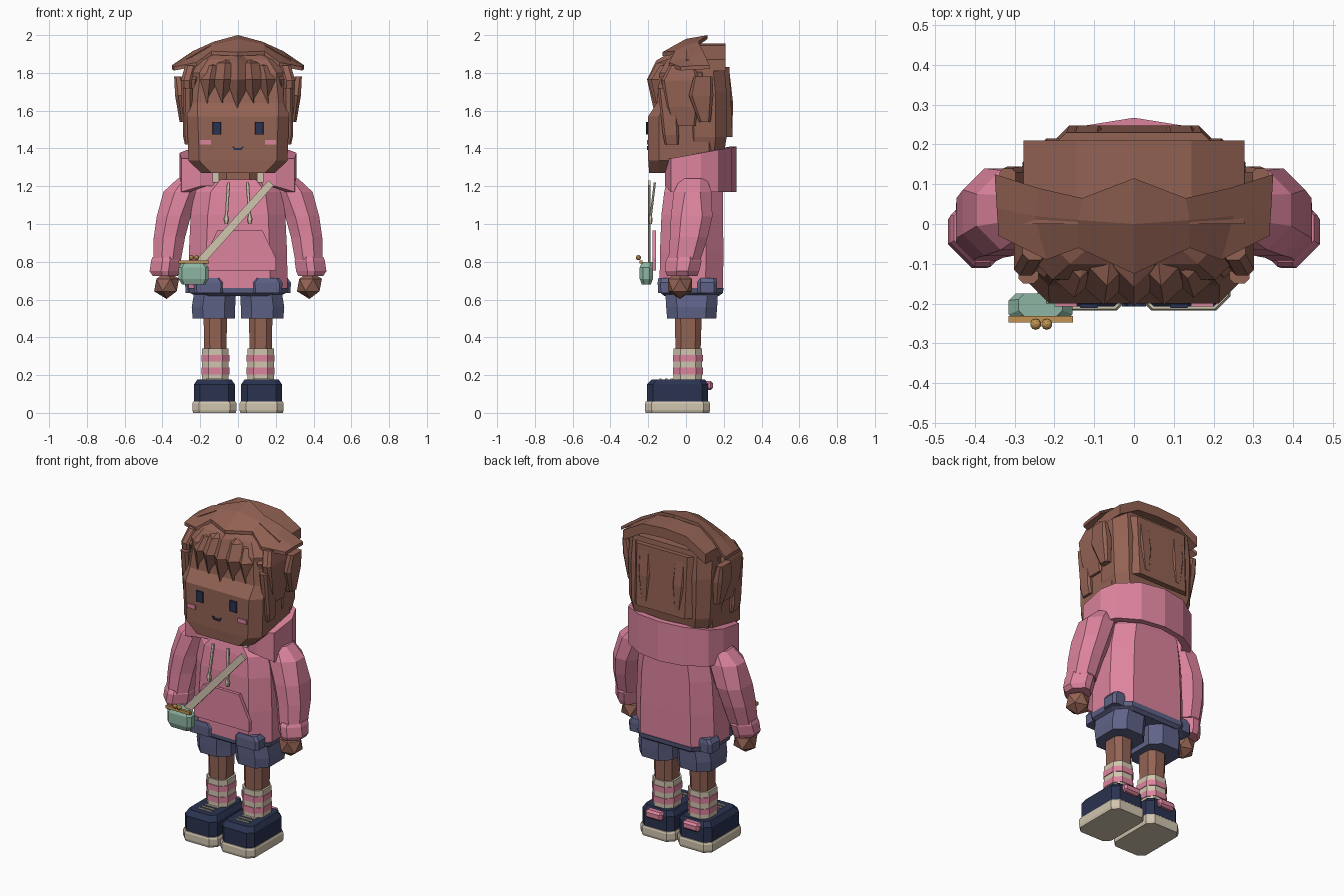
import bpy, bmesh, math
from mathutils import Vector, Matrix


def material(name, rgb):
    m = bpy.data.materials.new(name)
    m.diffuse_color = (*rgb, 1)
    return m


SKIN = material("brown skin", (0.295, 0.125, 0.09))
HAIR = material("brown hair", (0.29, 0.122, 0.088))
PINK = material("pink cloth", (0.72, 0.23, 0.34))
DENIM = material("slate blue", (0.115, 0.125, 0.245))
NAVY = material("dark navy", (0.023, 0.032, 0.08))
CREAM = material("cream", (0.64, 0.56, 0.43))
GREEN = material("sage green", (0.27, 0.47, 0.36))
GOLD = material("gold", (0.54, 0.3, 0.09))
SIDES = ((-1, "left"), (1, "right"))


def make(name, verts, faces, mat):
    bm = bmesh.new()
    vs = [bm.verts.new(v) for v in verts]
    for f in faces:
        bm.faces.new([vs[i] for i in f])
    bmesh.ops.recalc_face_normals(bm, faces=bm.faces)
    me = bpy.data.meshes.new(name)
    bm.to_mesh(me)
    bm.free()
    me.materials.append(mat)
    ob = bpy.data.objects.new(name, me)
    bpy.context.collection.objects.link(ob)
    return ob


def skin_rings(name, rings, mat):
    """Closed skin over equal rings of points."""
    n = len(rings[0])
    faces = [list(range(n)), list(range((len(rings) - 1) * n, len(rings) * n))]
    for r in range(len(rings) - 1):
        for i in range(n):
            j = (i + 1) % n
            faces.append((r * n + i, r * n + j, r * n + n + j, r * n + n + i))
    return make(name, [p for r in rings for p in r], faces, mat)


def loft(name, sections, mat, cut=0.5):
    """Eight-sided stack; section = z, x centre, y centre, half x, half y."""
    rings = []
    for z, cx, cy, hx, hy in sections:
        c = cut * min(hx, hy)
        pts = [(hx - c, -hy), (hx, c - hy), (hx, hy - c), (hx - c, hy),
               (c - hx, hy), (-hx, hy - c), (-hx, c - hy), (c - hx, -hy)]
        rings.append([(cx + x, cy + y, z) for x, y in pts])
    return skin_rings(name, rings, mat)


def box(name, x, y, z, mat, cut=0.0):
    """Box from (min, max) pairs, with optional bevel."""
    v = [(a, b, c) for c in z for b in y for a in x]
    f = [(0, 1, 3, 2), (4, 5, 7, 6), (0, 1, 5, 4), (2, 3, 7, 6), (0, 2, 6, 4), (1, 3, 7, 5)]
    ob = make(name, v, f, mat)
    if cut:
        m = ob.modifiers.new("bevel", "BEVEL")
        m.width, m.segments = cut, 1
    return ob


def plate(name, outline, y, depth, mat):
    """Flat x-z outline thickened along y."""
    return skin_rings(name, [[(a, y, b) for a, b in outline],
                             [(a, y + depth, b) for a, b in outline]], mat)


def ball(name, loc, r, mat, sub=1):
    bm = bmesh.new()
    bmesh.ops.create_icosphere(bm, subdivisions=sub, radius=r, matrix=Matrix.Translation(loc))
    me = bpy.data.meshes.new(name)
    bm.to_mesh(me)
    bm.free()
    me.materials.append(mat)
    ob = bpy.data.objects.new(name, me)
    bpy.context.collection.objects.link(ob)
    return ob


def sheet(name, rows, thick, mat):
    """Grid of points mirrored in x, thickened; each row runs from centre outward."""
    full = [[(-x, y, z) for x, y, z in r[:0:-1]] + r for r in rows]
    n = len(full[0])
    faces = [(r * n + i, r * n + i + 1, r * n + n + i + 1, r * n + n + i)
             for r in range(len(full) - 1) for i in range(n - 1)]
    top = [p for r in full for p in r]
    low = [(x, y, z - thick) for x, y, z in top]
    k = len(top)
    edge = ([i for i in range(n)] + [r * n + n - 1 for r in range(1, len(full))]
            + [k - 2 - i for i in range(n - 1)] + [r * n for r in range(len(full) - 2, 0, -1)])
    rim = [(a, b, b + k, a + k) for a, b in zip(edge, edge[1:] + edge[:1])]
    return make(name, top + low, faces + [[i + k for i in f] for f in faces] + rim, mat)


# Head and neck
loft("head", [(1.27, 0, -0.02, 0.195, 0.175), (1.335, 0, -0.01, 0.262, 0.19),
              (1.57, 0, -0.01, 0.27, 0.19), (1.64, 0, 0.01, 0.265, 0.165),
              (1.78, 0, 0.02, 0.25, 0.16)], SKIN, 0.3)
loft("neck", [(1.18, 0, 0, 0.1, 0.08), (1.3, 0, 0, 0.1, 0.08)], SKIN)

# Face
for s, side in SIDES:
    loft(side + "_eye", [(1.475, s * 0.113, -0.206, 0.023, 0.005),
                         (1.54, s * 0.113, -0.206, 0.023, 0.005)], NAVY)
    box(side + "_cheek", sorted((s * 0.143, s * 0.2)), (-0.207, -0.19), (1.42, 1.445), PINK)
plate("mouth", [(-0.03, 1.41), (-0.02, 1.392), (0.02, 1.392), (0.03, 1.41),
                (0.022, 1.412), (0.015, 1.402), (-0.015, 1.402), (-0.022, 1.412)], -0.207, 0.009, NAVY)

# Hair: back block, cap, arched crown layers
loft("hair_back", [(1.3, 0, 0.09, 0.23, 0.1), (1.46, 0, 0.1, 0.272, 0.115),
                   (1.7, 0, 0.095, 0.28, 0.12), (1.86, 0, 0.08, 0.275, 0.12)], HAIR, 0.5)
loft("back_panel", [(1.46, 0, 0.19, 0.22, 0.057), (1.83, 0, 0.18, 0.22, 0.05)], HAIR, 1.0)
for s, side in SIDES:
    loft(side + "_back_lock", [(1.5, s * 0.11, 0.233, 0.02, 0.014), (1.65, s * 0.115, 0.232, 0.035, 0.016),
                               (1.8, s * 0.12, 0.215, 0.035, 0.016)], HAIR)
loft("hair_cap", [(1.66, 0, 0.01, 0.272, 0.15), (1.8, 0, 0.01, 0.28, 0.15),
                  (1.87, 0, 0.02, 0.22, 0.12), (1.92, 0, 0.05, 0.12, 0.08)], HAIR, 0.5)
sheet("rear_crown", [[(0, 0.0, 1.955), (0.145, 0.0, 1.945), (0.278, 0.0, 1.87)],
                     [(0, 0.21, 1.955), (0.145, 0.21, 1.945), (0.278, 0.21, 1.87)]], 0.06, HAIR)
sheet("top_crown", [[(0, -0.125, 1.91), (0.14, -0.06, 1.915), (0.22, -0.09, 1.855), (0.34, -0.03, 1.832)],
                    [(0, 0.0, 1.98), (0.14, 0.01, 1.95), (0.25, 0.02, 1.89), (0.345, 0.04, 1.838)],
                    [(0, 0.115, 2.0), (0.13, 0.065, 1.965), (0.24, 0.09, 1.915), (0.35, 0.125, 1.84)]],
      0.02, HAIR)

# Fringe: long pointed locks, ridged down the middle
for i in range(-3, 4):
    t = abs(i) / 3
    back = 0.07 * t ** 3
    tip = 1.6 + 0.04 * (i % 2)
    levels = [(1.9 - 0.06 * t, -0.07 + 0.06 * t, 0.03, 0.8), (1.865 - 0.04 * t, -0.13 + back, 0.052, 0.9),
              (1.765, -0.178 + back, 0.06, 1.0), (tip, -0.17 + back, 0.003, 1.1)]
    rings = []
    for k, (z, y, w, spread) in enumerate(levels):
        x = i * 0.075 * spread
        rings.append([(x - w, y + 0.025, z), (x, y - 0.028 * (k < 3), z), (x + w, y + 0.025, z), (x, y + 0.06, z)])
    skin_rings("fringe_lock", rings, HAIR)

# Side hair: flared tufts, ear locks and sideburns
for s, side in SIDES:
    loft(side + "_tuft", [(1.54, s * 0.287, 0.1, 0.022, 0.03), (1.68, s * 0.3, 0.08, 0.033, 0.065),
                          (1.78, s * 0.318, 0.09, 0.02, 0.05)], HAIR)
    loft(side + "_ear_lock", [(1.52, s * 0.266, -0.01, 0.018, 0.06), (1.62, s * 0.272, -0.02, 0.026, 0.085),
                              (1.76, s * 0.272, -0.03, 0.03, 0.1), (1.84, s * 0.25, -0.02, 0.03, 0.07)], HAIR)
    loft(side + "_sideburn", [(1.42, s * 0.265, -0.075, 0.016, 0.036), (1.47, s * 0.27, -0.08, 0.022, 0.042),
                              (1.72, s * 0.265, -0.1, 0.025, 0.05)], HAIR)

# Hoodie body and pocket
loft("hoodie_body", [(0.66, 0, 0.028, 0.262, 0.168), (0.85, 0, 0.03, 0.26, 0.168),
                     (1.05, 0, 0.033, 0.25, 0.163), (1.17, 0, 0.04, 0.23, 0.155),
                     (1.235, 0, 0.04, 0.17, 0.14)], PINK, 0.55)
plate("pocket", [(-0.17, 0.755), (0.2, 0.755), (0.2, 0.82), (0.13, 0.965), (-0.11, 0.965),
                 (-0.17, 0.84)], -0.178, 0.02, PINK)

# Hood: open band wrapping the neck
path = [(-0.13, -0.09), (-0.2, -0.11), (-0.3, -0.08), (-0.31, 0.08), (-0.27, 0.17), (-0.15, 0.243), (0, 0.267)]
path += [(-x, y) for x, y in path[-2::-1]]
rings = []
for x, y in path:
    top = 1.34 + 0.07 * (y + 0.12) / 0.387 if abs(x) > 0.14 or y > 0 else 1.27
    low = 1.17 if y > -0.085 else 1.2
    ix, iy = x * 0.84, 0.02 + (y - 0.02) * 0.86
    rings.append([(x, y, low), (x, y, top), (ix, iy, top), (ix, iy, low)])
skin_rings("hood", rings, PINK)
for s, side in SIDES:
    box(side + "_collar_trim", sorted((s * 0.1, s * 0.135)), (-0.1, -0.07), (1.22, 1.29), CREAM)

# Arms, cuffs and hands
for s, side in SIDES:
    loft(side + "_sleeve", [(1.24, s * 0.26, 0.04, 0.06, 0.07), (1.17, s * 0.295, 0.035, 0.1, 0.1),
                            (1.04, s * 0.34, 0.03, 0.09, 0.11), (0.93, s * 0.363, 0.015, 0.083, 0.1),
                            (0.81, s * 0.375, -0.008, 0.073, 0.085)], PINK, 0.6)
    loft(side + "_cuff", [(0.825, s * 0.38, -0.01, 0.072, 0.085), (0.805, s * 0.38, -0.012, 0.08, 0.095),
                          (0.75, s * 0.388, -0.02, 0.08, 0.09), (0.725, s * 0.385, -0.02, 0.066, 0.08)], PINK, 0.75)
    ball(side + "_hand", (s * 0.378, -0.032, 0.677), 0.074, SKIN)

# Shorts with a waistband and four hip patches
loft("waistband", [(0.62, 0, 0.03, 0.225, 0.145), (0.635, 0, 0.03, 0.255, 0.165),
                   (0.662, 0, 0.03, 0.264, 0.17)], DENIM, 0.5)
for s, side in SIDES:
    loft(side + "_shorts_leg", [(0.5, s * 0.128, 0.03, 0.112, 0.13), (0.56, s * 0.13, 0.03, 0.115, 0.135),
                                (0.65, s * 0.12, 0.03, 0.11, 0.14)], DENIM, 0.5)
    for x, y, tag in ((0.155, -0.098, "front"), (0.2, 0.112, "back")):
        loft(side + "_" + tag + "_patch", [(0.635, s * x, y, 0.078, 0.05), (0.69, s * x, y, 0.08, 0.052),
                                           (0.715, s * x, y, 0.062, 0.048)], DENIM, 0.3)

# Legs, striped socks and shoes
for s, side in SIDES:
    x = s * 0.12
    loft(side + "_leg", [(0.17, x, 0.01, 0.055, 0.062), (0.54, x, 0.012, 0.063, 0.072)], SKIN)
    for k in range(5):
        g = 0.004 * (k % 2)
        z = 0.17 + 0.034 * k
        loft(side + "_sock_stripe", [(z, x, 0.01, 0.07 + g, 0.075 + g), (z + 0.035, x, 0.01, 0.07 + g, 0.075 + g)],
             (CREAM, PINK)[k % 2])
    x = s * 0.125
    loft(side + "_sole", [(0, x, -0.045, 0.112, 0.168), (0.015, x, -0.045, 0.117, 0.172),
                          (0.05, x, -0.045, 0.117, 0.172), (0.06, x, -0.045, 0.112, 0.168)], CREAM, 0.3)
    loft(side + "_shoe", [(0.055, x, -0.045, 0.108, 0.162), (0.15, x, -0.045, 0.108, 0.162),
                          (0.178, x, -0.04, 0.09, 0.14)], NAVY, 0.3)
    for y in (-0.135, -0.105, -0.075):
        box(side + "_lace", (x - 0.045, x + 0.045), (y - 0.006, y + 0.006), (0.174, 0.182), CREAM)
    box(side + "_heel_tab", (x - 0.055, x + 0.055), (0.09, 0.143), (0.12, 0.17), PINK, 0.012)

# Drawstrings with knots
for s, side in SIDES:
    loft(side + "_drawstring", [(1.03, s * 0.062, -0.188, 0.008, 0.006), (1.22, s * 0.05, -0.165, 0.009, 0.006)], CREAM)
    loft(side + "_string_knot", [(1.0, s * 0.062, -0.188, 0.009, 0.008), (1.025, s * 0.062, -0.188, 0.015, 0.011),
                                 (1.05, s * 0.062, -0.188, 0.008, 0.007)], CREAM)

# Shoulder strap and pouch
plate("strap", [(-0.22, 0.81), (-0.185, 0.785), (0.19, 1.205), (0.16, 1.23)], -0.2, 0.012, CREAM)
loft("pouch", [(0.68, -0.235, -0.21, 0.062, 0.024), (0.71, -0.235, -0.21, 0.08, 0.035),
               (0.77, -0.235, -0.21, 0.08, 0.035), (0.8, -0.235, -0.203, 0.055, 0.028)], GREEN, 0.5)
box("pouch_rim", (-0.315, -0.153), (-0.247, -0.231), (0.79, 0.808), GOLD)
for x in (-0.247, -0.219):
    ball("clasp_bead", (x, -0.252, 0.822), 0.014, GOLD, 2)
